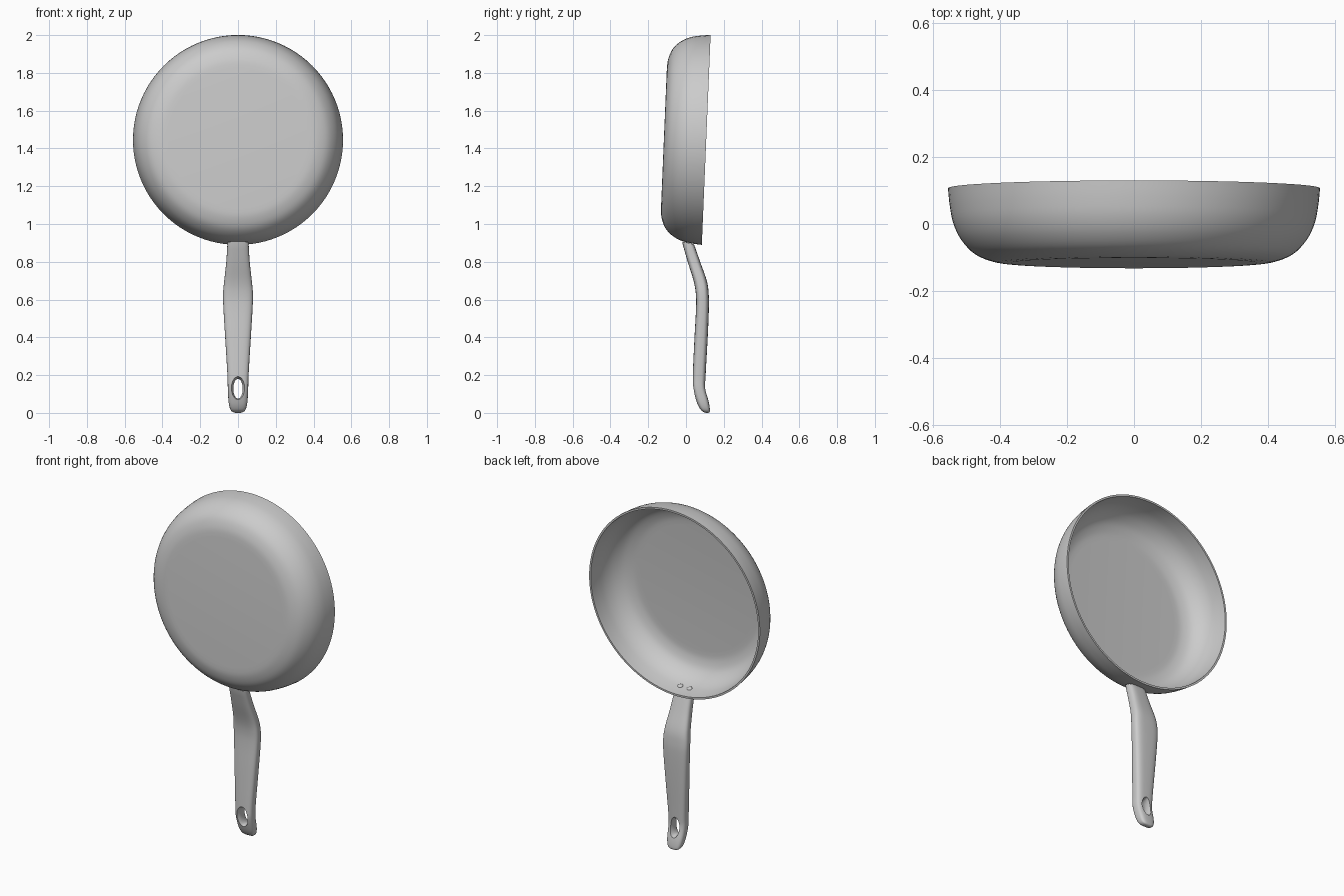
import bpy, bmesh, math
from mathutils import Matrix, Vector

if "Cube" in bpy.data.objects:
    bpy.data.objects.remove(bpy.data.objects["Cube"], do_unlink=True)

# One brushed metal colour for everything
GREY = (0.6, 0.6, 0.6, 1)
metal = bpy.data.materials.new("grey metal")
metal.use_nodes = True
metal.diffuse_color = GREY
metal.node_tree.nodes["Principled BSDF"].inputs["Base Color"].default_value = GREY


def make(name, bm, matrix=None):
    bmesh.ops.recalc_face_normals(bm, faces=bm.faces)
    mesh = bpy.data.meshes.new(name)
    bm.to_mesh(mesh)
    bm.free()
    mesh.materials.append(metal)
    ob = bpy.data.objects.new(name, mesh)
    bpy.context.collection.objects.link(ob)
    if matrix:
        ob.matrix_world = matrix
    return ob


def smooth(ob, angle=40):
    bpy.ops.object.select_all(action='DESELECT')
    ob.select_set(True)
    bpy.context.view_layer.objects.active = ob
    bpy.ops.object.shade_smooth_by_angle(angle=math.radians(angle))


def spline(keys, steps):
    """Catmull-Rom interpolation through tuples."""
    out = []
    k = [Vector(v) for v in keys]
    for i in range(len(k) - 1):
        a, b, c, d = k[max(i - 1, 0)], k[i], k[i + 1], k[min(i + 2, len(k) - 1)]
        for s in range(steps):
            t = s / steps
            out.append(b + (c - a) * (t / 2)
                       + (a * 2 - b * 5 + c * 4 - d) * (t * t / 2)
                       + (b * 3 - a - c * 3 + d) * (t ** 3 / 2))
    return out + [k[-1]]


def loft(rings):
    """Skin closed rings of equal length and cap both ends."""
    bm = bmesh.new()
    vs = [[bm.verts.new(p) for p in ring] for ring in rings]
    n = len(vs[0])
    for a, b in zip(vs, vs[1:]):
        for i in range(n):
            bm.faces.new((a[i], a[(i + 1) % n], b[(i + 1) % n], b[i]))
    bm.faces.new(vs[0])
    bm.faces.new(vs[-1])
    return bm


def oval(rx, ry, n, power=1.0):
    pts = []
    for i in range(n):
        c, s = math.cos(math.tau * i / n), math.sin(math.tau * i / n)
        pts.append((rx * math.copysign(abs(c) ** power, c),
                    ry * math.copysign(abs(s) ** power, s)))
    return pts


# Pan: thin-walled bowl, leaning slightly, opening to the back
WALL = 0.011
wall = spline([(0.37, -0.224), (0.42, -0.219), (0.475, -0.197), (0.516, -0.155),
               (0.54, -0.105), (0.551, -0.05), (0.556, 0)], 4)
inner = []
for i, p in enumerate(wall):
    t = (wall[min(i + 1, len(wall) - 1)] - wall[max(i - 1, 0)]).normalized()
    inner.append(p + Vector((-t.y, t.x)) * WALL)
inner[-1].y = 0
profile = wall + inner[::-1]
pan_matrix = Matrix.Translation((0, 0.107, 1.445)) @ Matrix.Rotation(math.radians(-92.4), 4, 'X')
pan = make("pan", loft([[(x, y, p.y) for x, y in oval(p.x, p.x, 96)] for p in profile]),
           pan_matrix)
smooth(pan)

# Rivets on the inside wall above the handle
for side, x in (("left", 0.03), ("right", -0.03)):
    bm = bmesh.new()
    bmesh.ops.create_uvsphere(bm, u_segments=20, v_segments=10, radius=0.015)
    bmesh.ops.scale(bm, vec=(1, 0.45, 1), verts=bm.verts)
    place = Matrix.Translation((x, 0.534, -0.075)) @ Matrix.Rotation(math.radians(-14), 4, 'X')
    smooth(make(side + "_rivet", bm, pan_matrix @ place))

# Handle: height, half width, centre depth, half thickness
keys = [(0, 0.012, 0.111, 0.007), (0.006, 0.03, 0.108, 0.017), (0.022, 0.042, 0.1, 0.026),
        (0.06, 0.05, 0.088, 0.032), (0.13, 0.054, 0.07, 0.033), (0.2, 0.056, 0.07, 0.034),
        (0.4, 0.068, 0.08, 0.035), (0.55, 0.077, 0.087, 0.034), (0.63, 0.079, 0.086, 0.034),
        (0.7, 0.073, 0.075, 0.035), (0.8, 0.062, 0.042, 0.033), (0.9, 0.056, 0.01, 0.03)]
rings = [[(x, k[2] + y, k[0]) for x, y in oval(k[1], k[3], 40, 0.62)] for k in spline(keys, 5)]
# The last ring follows the slope of the pan wall
rings[-1] = [(x, y, z - 0.23 * (y - 0.01)) for x, y, z in rings[-1]]
handle = make("handle", loft(rings))

# Hanging hole, flared to both faces
flare = [(0.0, 0.043, 0.074), (0.04, 0.035, 0.063), (0.06, 0.027, 0.055),
         (0.08, 0.025, 0.052), (0.1, 0.028, 0.055), (0.15, 0.042, 0.07)]
cutter = make("hole_cutter", loft([[(x, k[0], 0.128 + z) for x, z in oval(k[1], k[2], 40)]
                                   for k in spline(flare, 3)]))
cutter.hide_render = True
cut = handle.modifiers.new("hole", 'BOOLEAN')
cut.object = cutter
cut.solver = 'EXACT'
graph = bpy.context.evaluated_depsgraph_get()
cut_mesh = bpy.data.meshes.new_from_object(handle.evaluated_get(graph))
handle.modifiers.clear()
handle.data = cut_mesh
bpy.data.objects.remove(cutter, do_unlink=True)
smooth(handle, 35)
